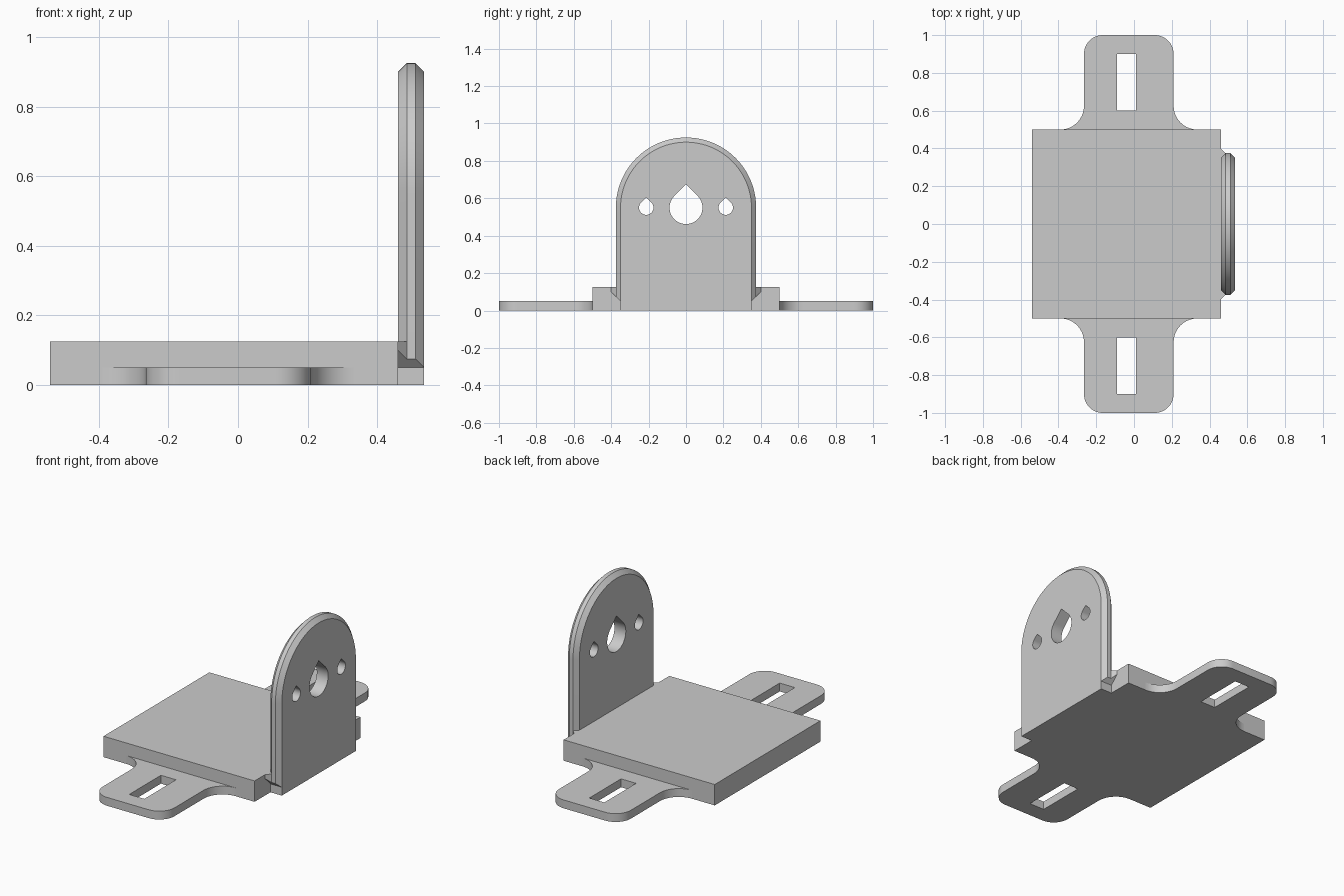
import bpy, bmesh, math

cube = bpy.data.objects.get("Cube")
if cube:
    bpy.data.objects.remove(cube, do_unlink=True)

grey = bpy.data.materials.new("plain grey")
grey.use_nodes = True
COLOUR = (0.6, 0.6, 0.6, 1)
grey.diffuse_color = COLOUR
grey.node_tree.nodes["Principled BSDF"].inputs["Base Color"].default_value = COLOUR


def loft(name, rings):
    """Closed solid through matching rings of 3D points."""
    bm = bmesh.new()
    loops = [[bm.verts.new(p) for p in ring] for ring in rings]
    n = len(loops[0])
    for a, b in zip(loops, loops[1:]):
        for i in range(n):
            j = (i + 1) % n
            bm.faces.new((a[i], a[j], b[j], b[i]))
    bm.faces.new(loops[0])
    bm.faces.new(loops[-1])
    bmesh.ops.remove_doubles(bm, verts=bm.verts, dist=1e-5)
    bmesh.ops.recalc_face_normals(bm, faces=bm.faces)
    mesh = bpy.data.meshes.new(name)
    bm.to_mesh(mesh)
    bm.free()
    mesh.materials.append(grey)
    ob = bpy.data.objects.new(name, mesh)
    bpy.context.collection.objects.link(ob)
    return ob


def along_x(outline, x):
    return [(x, y, z) for y, z in outline]


def along_z(outline, z):
    return [(x, y, z) for x, y in outline]


def rect(x0, x1, y0, y1):
    return [(x0, y0), (x1, y0), (x1, y1), (x0, y1)]


def arc(cx, cy, r, start, end, steps):
    angles = [math.radians(start + (end - start) * i / steps) for i in range(steps + 1)]
    return [(cx + r * math.cos(a), cy + r * math.sin(a)) for a in angles]


def select(ob):
    bpy.ops.object.select_all(action='DESELECT')
    ob.select_set(True)
    bpy.context.view_layer.objects.active = ob


def cut(ob, cutter):
    cutter.hide_render = True
    mod = ob.modifiers.new("hole", 'BOOLEAN')
    mod.operation = 'DIFFERENCE'
    mod.solver = 'EXACT'
    mod.object = cutter
    select(ob)
    bpy.ops.object.modifier_apply(modifier=mod.name)
    bpy.data.objects.remove(cutter, do_unlink=True)


def smooth(ob):
    select(ob)
    bpy.ops.object.shade_smooth_by_angle(angle=math.radians(25))


# Base block
BACK, INNER, OUTER, TOP, TAB = -0.54, 0.46, 0.535, 0.125, 0.05
block = rect(BACK, INNER, -0.5, 0.5)
loft("base_block", [along_z(block, 0), along_z(block, TOP)])

# Slotted mounting tabs with rounded ends and flared roots
MID, HALF, FLARE, ROUND = -0.0275, 0.2375, 0.125, 0.1
side = arc(HALF + FLARE, 0.5 + FLARE, FLARE, 270, 180, 14)
side += arc(HALF - ROUND, 1 - ROUND, ROUND, 0, 90, 12)
for name, s in (("front_tab", -1), ("back_tab", 1)):
    outline = [(MID + x, s * y) for x, y in side]
    outline += [(MID - x, s * y) for x, y in reversed(side)]
    tab = loft(name, [along_z(outline, 0), along_z(outline, TAB)])
    slot = rect(-0.09, 0.01, s * 0.6, s * 0.9)
    cut(tab, loft("slot_cutter", [along_z(slot, -0.1), along_z(slot, 0.1)]))
    smooth(tab)

# Upright arched plate with chamfered rim
FOOT, AXIS, BEVEL = 0.35, 0.55, 0.025


def arch(w):
    return ([(-FOOT, 0), (FOOT, 0), (FOOT, TAB), (w, TAB + w - FOOT)]
            + arc(0, AXIS, w, 0, 180, 64)
            + [(-w, TAB + w - FOOT), (-FOOT, TAB)])


wide = FOOT + BEVEL
plate = loft("upright_plate", [
    along_x(arch(FOOT), INNER), along_x(arch(wide), INNER + BEVEL),
    along_x(arch(wide), OUTER - BEVEL), along_x(arch(FOOT), OUTER)])

# Teardrop holes through the plate
for y, r in ((0, 0.088), (-0.2125, 0.0385), (0.2125, 0.0385)):
    drop = arc(y, AXIS, r, 135, 405, 36) + [(y, AXIS + r * math.sqrt(2))]
    cut(plate, loft("hole_cutter", [along_x(drop, 0.3), along_x(drop, 0.7)]))
smooth(plate)


# Flared gusset joining plate and block
def flare(w):
    half = [(FOOT, TAB), (w, TAB + w - FOOT), (w, TOP)]
    return half + [(-y, z) for y, z in reversed(half)]


loft("plate_gusset", [along_x(flare(wide + BEVEL), INNER),
                      along_x(flare(wide), INNER + BEVEL)])
